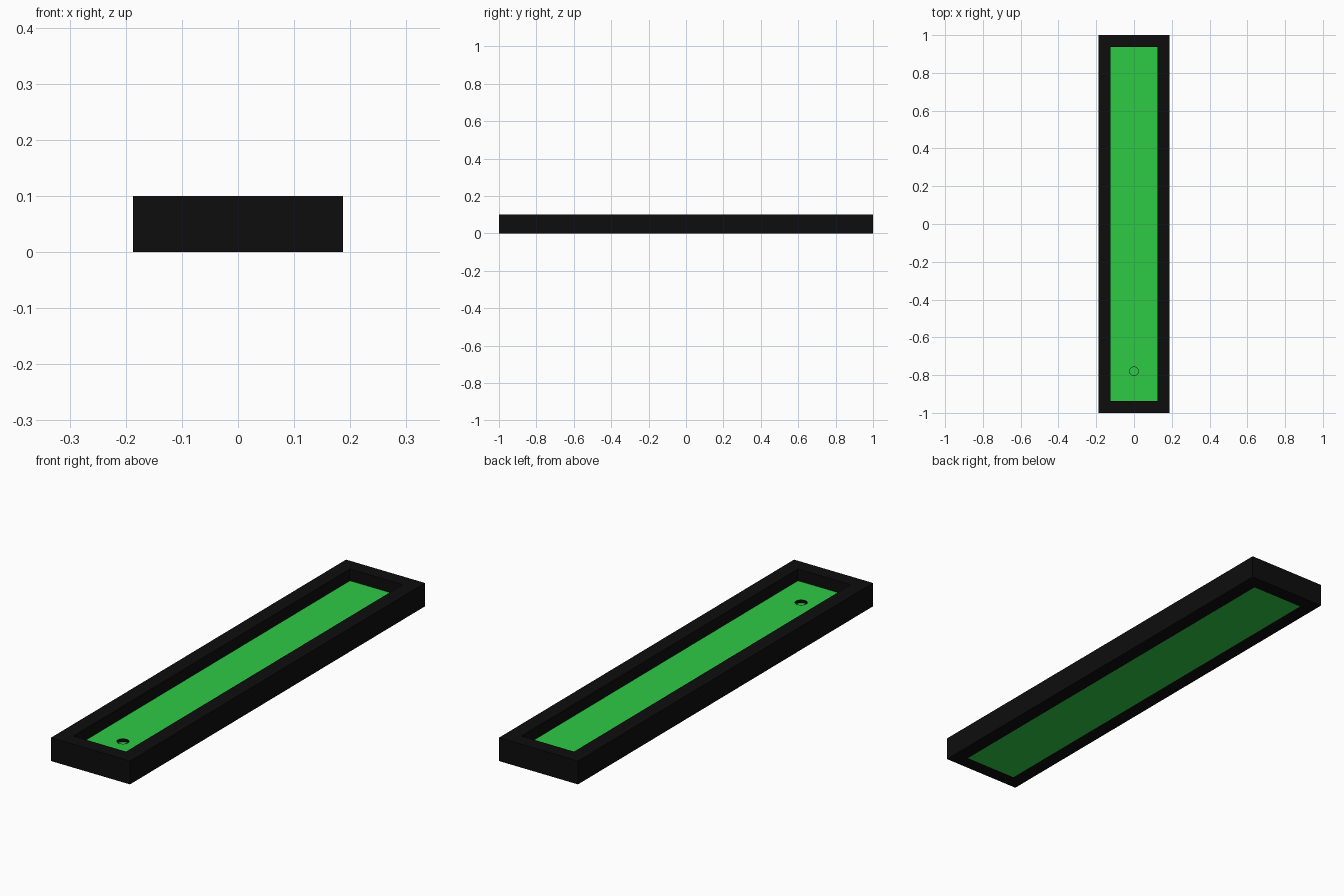
import bpy
import bmesh
from mathutils import Matrix

old = bpy.data.objects.get("Cube")
if old:
    bpy.data.objects.remove(old, do_unlink=True)

WIDTH, LENGTH, HEIGHT = 0.375, 2.0, 0.1
WALL, FLOOR = 0.0625, 0.05
CUP_R, CUP_DEPTH, CUP_Y = 0.025, 0.012, -0.78


def material(name, rgb):
    mat = bpy.data.materials.new(name)
    mat.use_nodes = True
    mat.diffuse_color = (*rgb, 1)
    mat.node_tree.nodes["Principled BSDF"].inputs["Base Color"].default_value = (*rgb, 1)
    return mat


def finish(name, bm, mat):
    bmesh.ops.recalc_face_normals(bm, faces=bm.faces)
    mesh = bpy.data.meshes.new(name)
    bm.to_mesh(mesh)
    bm.free()
    mesh.materials.append(mat)
    obj = bpy.data.objects.new(name, mesh)
    bpy.context.collection.objects.link(obj)
    return obj


def ring_wall(name, outer, inner, z0, z1, mat):
    """Closed wall between two matching outlines."""
    bm = bmesh.new()
    loops = [[bm.verts.new((x, y, z)) for x, y in outline]
             for outline, z in ((outer, z0), (outer, z1), (inner, z1), (inner, z0))]
    n = len(outer)
    for k in range(4):
        a, b = loops[k], loops[(k + 1) % 4]
        for i in range(n):
            j = (i + 1) % n
            bm.faces.new((a[i], a[j], b[j], b[i]))
    return finish(name, bm, mat)


def rectangle(w, l):
    return [(sx * w / 2, sy * l / 2) for sx, sy in ((-1, -1), (1, -1), (1, 1), (-1, 1))]


def circle(r, n=32):
    spin = [Matrix.Rotation(6.283185 * i / n, 2) for i in range(n)]
    return [(r * m[0][0], CUP_Y + r * m[1][0]) for m in spin]


black = material("black border", (0.004, 0.004, 0.004))
green = material("green turf", (0.027, 0.59, 0.06))

# Raised border around the lane
inner_w, inner_l = WIDTH - 2 * WALL, LENGTH - 2 * WALL
ring_wall("border", rectangle(WIDTH, LENGTH), rectangle(inner_w, inner_l), 0, HEIGHT, black)

# Turf slab filling the lower half of the border
bm = bmesh.new()
bmesh.ops.create_cube(bm, size=1, matrix=Matrix.Translation((0, 0, FLOOR / 2))
                      @ Matrix.Diagonal((inner_w, inner_l, FLOOR, 1)))
turf = finish("turf", bm, green)

# Shallow cup sunk into the turf near the front
bm = bmesh.new()
bmesh.ops.create_cone(bm, cap_ends=True, segments=32, radius1=CUP_R, radius2=CUP_R,
                      depth=2 * CUP_DEPTH, matrix=Matrix.Translation((0, CUP_Y, FLOOR)))
cutter = finish("cup_cutter", bm, green)
cutter.hide_render = True
cutter.hide_viewport = True
cut = turf.modifiers.new("cup", "BOOLEAN")
cut.operation = "DIFFERENCE"
cut.object = cutter
cut.solver = "EXACT"

# Thin dark lining of the cup
ring_wall("cup_lining", circle(CUP_R), circle(CUP_R - 0.002),
          FLOOR - CUP_DEPTH, FLOOR + 0.0005, black)
